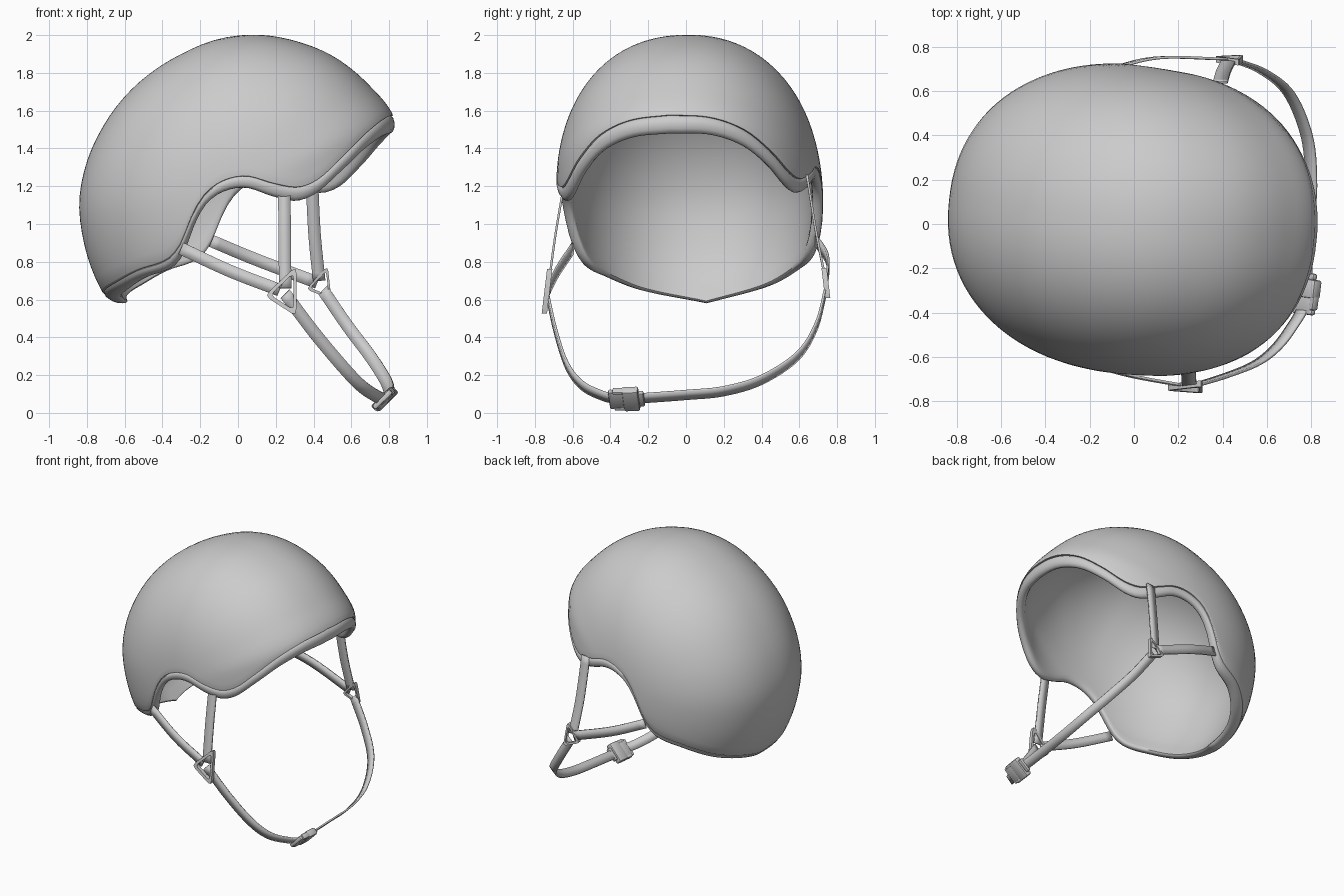
import bpy, bmesh, math
from mathutils import Vector, Matrix

cube = bpy.data.objects.get("Cube")
if cube:
    bpy.data.objects.remove(cube, do_unlink=True)

grey = bpy.data.materials.new("plain grey")
grey.use_nodes = True
grey.diffuse_color = (0.6, 0.6, 0.6, 1)
grey.node_tree.nodes["Principled BSDF"].inputs["Base Color"].default_value = (0.6, 0.6, 0.6, 1)


def finish(bm, name, angle=40):
    bmesh.ops.recalc_face_normals(bm, faces=bm.faces[:])
    mesh = bpy.data.meshes.new(name)
    bm.to_mesh(mesh)
    bm.free()
    mesh.materials.append(grey)
    obj = bpy.data.objects.new(name, mesh)
    bpy.context.collection.objects.link(obj)
    bpy.ops.object.select_all(action='DESELECT')
    obj.select_set(True)
    bpy.context.view_layer.objects.active = obj
    bpy.ops.object.shade_smooth_by_angle(angle=math.radians(angle))
    return obj


def smooth_lookup(table, x):
    """Cubic interpolation through sorted (x, value) pairs."""
    i = 0
    while i < len(table) - 2 and table[i + 1][0] < x:
        i += 1

    def slope(k):
        a, b = table[max(k - 1, 0)], table[min(k + 1, len(table) - 1)]
        return (b[1] - a[1]) / (b[0] - a[0])
    (x0, v0), (x1, v1) = table[i], table[i + 1]
    h = x1 - x0
    t = min(max((x - x0) / h, 0), 1)
    return (v0 * (1 + 2 * t) * (1 - t) ** 2 + slope(i) * h * t * (1 - t) ** 2
            + v1 * t * t * (3 - 2 * t) + slope(i + 1) * h * t * t * (t - 1))


# Side profile of the helmet around its centre, stored as angle and radius
CENTRE_Z = 1.15
side = [(.84, 1.2), (.84, 1.47), (.82, 1.58), (.7, 1.73), (.5, 1.89), (.3, 1.97), (.13, 2),
        (-.1, 1.98), (-.3, 1.9), (-.5, 1.77), (-.7, 1.54), (-.8, 1.33), (-.84, 1.12),
        (-.82, .92), (-.77, .75), (-.69, .6), (-.4, .4), (0, .35), (.5, .6)]
polar = [(math.atan2(z - CENTRE_Z, x) % math.tau, math.hypot(x, z - CENTRE_Z)) for x, z in side]
radii = sorted((a + k * math.tau, r) for a, r in polar for k in (-1, 0, 1))

# Height of the shell edge by azimuth in degrees, from front to back
edge = [(0, 1.58), (15, 1.56), (28, 1.49), (40, 1.37), (50, 1.26), (58, 1.22), (68, 1.24),
        (80, 1.28), (91, 1.25), (99, 1.17), (105, 1.04), (109, .93), (116, .84),
        (131, .78), (150, .70), (180, .62)]
lip_drop = [(0, .1), (50, .08), (90, .06), (120, .045), (180, .04)]
SEGMENTS, HALF_WIDTH, POWER = 128, .7, 2.2


def dome_point(azimuth, elevation, scale):
    d = Vector((math.cos(azimuth) * math.cos(elevation),
                math.sin(azimuth) * math.cos(elevation), math.sin(elevation)))
    radius = smooth_lookup(radii, math.atan2(d.z, d.x) % math.tau)
    n = (math.hypot(d.x, d.z) / radius) ** POWER + abs(d.y / HALF_WIDTH) ** POWER
    return d * scale / n ** (1 / POWER)


def elevation_at(azimuth, height, scale):
    low, high = -1.5, 1.5
    for _ in range(24):
        mid = (low + high) / 2
        if dome_point(azimuth, mid, scale).z < height - CENTRE_Z:
            low = mid
        else:
            high = mid
    return low


def build_dome(name, lip, dome_scale, rows=28):
    """A dome from its pole to the edge, followed by lip rings of (scale, drop)."""
    bm = bmesh.new()
    columns = []
    for s in range(SEGMENTS):
        az = math.tau * s / SEGMENTS
        deg = math.degrees(min(az, math.tau - az))
        base, drop = smooth_lookup(edge, deg), smooth_lookup(lip_drop, deg)
        first = elevation_at(az, base - drop * lip[0][1], dome_scale)
        col = [dome_point(az, math.pi / 2 + (first - math.pi / 2) * r / rows, dome_scale)
               for r in range(1, rows)]
        for scale, fall in lip:
            col.append(dome_point(az, elevation_at(az, base - drop * fall, scale), scale))
        columns.append([bm.verts.new(p) for p in col])
    pole = bm.verts.new(dome_point(0, math.pi / 2, dome_scale))
    for s in range(SEGMENTS):
        a, b = columns[s], columns[(s + 1) % SEGMENTS]
        bm.faces.new((pole, a[0], b[0]))
        for r in range(len(a) - 1):
            bm.faces.new((a[r], a[r + 1], b[r + 1], b[r]))
    obj = finish(bm, name, 50)
    obj.location = (0, .02, CENTRE_Z)
    obj.rotation_euler = (math.radians(2), 0, math.radians(-6.5))
    return obj


# Outer shell, with its edge turned in, and the padded liner with a rounded lip
build_dome("outer_shell", [(1, -.08), (.998, .02), (.985, .05), (.96, .02)], 1)
build_dome("liner", [(.92, .3), (.925, .7), (.938, .93), (.955, 1), (.975, .95), (.99, .75),
                     (.997, .45), (.995, .15), (.982, .03), (.965, 0)], .92)


# Webbing straps
def strap(name, points, across, width=.066, steps=6):
    across = Vector(across).normalized()
    axes = [[(i, p[k]) for i, p in enumerate(points)] for k in range(3)]
    bm = bmesh.new()
    previous = None
    count = (len(points) - 1) * steps
    for i in range(count + 1):
        c = Vector([smooth_lookup(axis, i / steps) for axis in axes])
        pair = [bm.verts.new(c + across * w * width / 2) for w in (-1, 1)]
        if previous:
            bm.faces.new((previous[0], previous[1], pair[1], pair[0]))
        previous = pair
    obj = finish(bm, name)
    mod = obj.modifiers.new("thickness", 'SOLIDIFY')
    mod.thickness, mod.offset = .012, 0
    return obj


CHIN_ACROSS = (.7, 0, .68)
strap("right_front_strap", [(.245, -.64, 1.24), (.247, -.69, .95), (.25, -.73, .66)], (1, 0, 0))
strap("right_rear_strap", [(-.3, -.6, .87), (-.04, -.68, .75), (.22, -.73, .65)], (.4, 0, .92))
strap("left_front_strap", [(.39, .64, 1.26), (.405, .69, .95), (.43, .74, .7)], (1, 0, .06))
strap("left_rear_strap", [(-.14, .69, .91), (.1, .75, .81), (.42, .745, .69)], (.36, 0, .93))
strap("right_chin_strap", [(.25, -.735, .63), (.4, -.69, .43), (.55, -.63, .25),
                           (.65, -.55, .145), (.73, -.44, .09), (.77, -.37, .075)], CHIN_ACROSS)
strap("left_chin_strap", [(.775, -.27, .075), (.79, 0, .095), (.8, .2, .115), (.78, .4, .175),
                          (.7, .59, .3), (.58, .69, .46), (.45, .74, .65)], CHIN_ACROSS)


# Triangular strap guides
def strap_guide(name, corners, y, tilt):
    bm = bmesh.new()
    points = [Vector((x, y + tilt * (z - .65), z)) for x, z in corners]
    middle = sum(points, Vector()) / 3
    rings = []
    for depth in (-.014, .014):
        for scale in (1, .72):
            ring = []
            for i, p in enumerate(points):
                before, after = points[i - 1], points[(i + 1) % 3]
                for q in (p.lerp(before, .16), p.lerp((before + after) / 2, .08),
                          p.lerp(after, .16)):
                    ring.append(bm.verts.new(middle + (q - middle) * scale + Vector((0, depth, 0))))
            rings.append(ring)
    for a, b in ((0, 1), (1, 3), (3, 2), (2, 0)):
        for i in range(9):
            j = (i + 1) % 9
            bm.faces.new((rings[a][i], rings[a][j], rings[b][j], rings[b][i]))
    return finish(bm, name)


strap_guide("right_strap_guide", [(.14, .62), (.31, .78), (.31, .51)], -.735, .12)
strap_guide("left_strap_guide", [(.36, .655), (.475, .78), (.495, .6)], .745, -.12)


# Chin buckle: local x runs along the strap, y across it, z through it
along, across = Vector((.12, .99, .02)).normalized(), Vector(CHIN_ACROSS).normalized()
across = (across - along * across.dot(along)).normalized()
frame = Matrix((along, across, along.cross(across))).transposed().to_4x4()
frame.translation = (.775, -.315, .073)


def buckle_part(name, x, length, width, depth):
    bm = bmesh.new()
    bmesh.ops.create_cube(bm, size=1, matrix=Matrix.Translation((x, 0, 0))
                          @ Matrix.Diagonal((length, width, depth, 1)))
    bmesh.ops.bevel(bm, geom=bm.edges[:], offset=.01, segments=2, affect='EDGES', profile=.5)
    bm.transform(frame)
    return finish(bm, name)


buckle_part("buckle_socket", .025, .085, .145, .05)
buckle_part("buckle_clip", -.03, .1, .115, .036)
buckle_part("buckle_socket_bar", .08, .03, .1, .03)
buckle_part("buckle_clip_bar", -.08, .026, .13, .03)
for sign in (-1, 1):
    arm = buckle_part("buckle_side_arm", -.035, .07, .024, .04)
    arm.matrix_world = Matrix.Translation(across * sign * .06)
